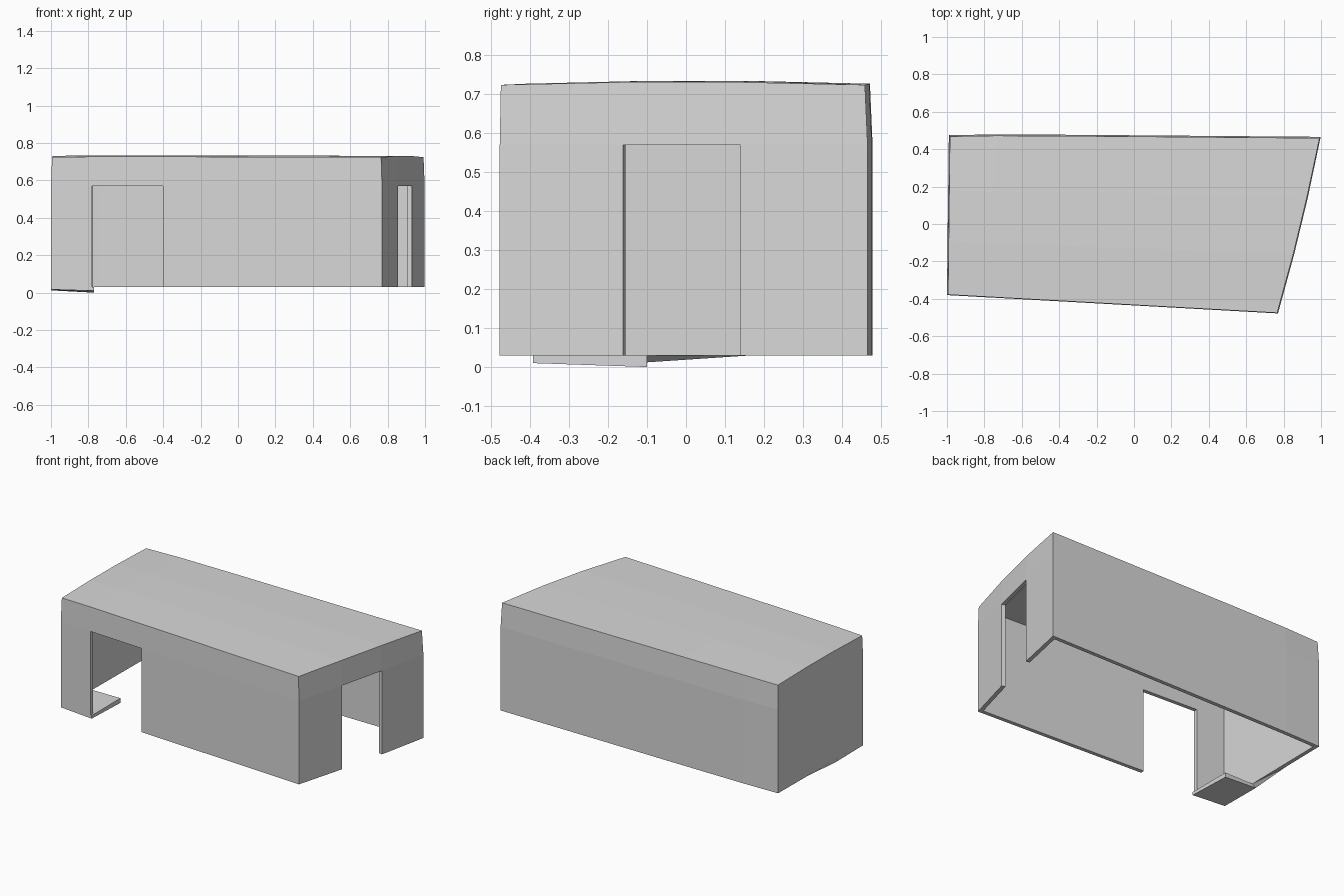
import bpy
import bmesh
from mathutils import Vector

old = bpy.data.objects.get("Cube")
if old:
    bpy.data.objects.remove(old, do_unlink=True)

grey = bpy.data.materials.new("light grey")
grey.use_nodes = True
grey.diffuse_color = (0.68, 0.68, 0.68, 1)
grey.node_tree.nodes["Principled BSDF"].inputs["Base Color"].default_value = grey.diffuse_color


def add_object(name, bm):
    bmesh.ops.recalc_face_normals(bm, faces=bm.faces)
    mesh = bpy.data.meshes.new(name)
    bm.to_mesh(mesh)
    bm.free()
    mesh.materials.append(grey)
    obj = bpy.data.objects.new(name, mesh)
    bpy.context.collection.objects.link(obj)
    return obj


# Crooked plan: its corners, and the fractions where the openings begin and end
FRONT_LEFT, FRONT_RIGHT = Vector((-1, -0.38)), Vector((0.77, -0.478))
BACK_LEFT, BACK_RIGHT = Vector((-0.99, 0.475)), Vector((0.998, 0.466))
COLS = (0, 0.124, 0.339, 1)
ROWS = (0, 0.335, 0.655, 1)
LINTEL, EAVES, FOOT = 0.57, 0.724, 0.03


def plan(i, j):
    u, v = COLS[i], ROWS[j]
    p = FRONT_LEFT.lerp(FRONT_RIGHT, u).lerp(BACK_LEFT.lerp(BACK_RIGHT, u), v)
    if i == 3 and j in (1, 2):
        p.x += 0.01
    if j == 3 and i in (1, 2):
        p.y += 0.005
    return p


# Shell: bowed roof, walls leaning in above the lintels, two doorways left out
bm = bmesh.new()
roof = {}
for i in range(4):
    for j in range(4):
        p = plan(i, j) * 0.994
        if j == 3:
            p.y -= 0.004
        crown = 0.007 * (j in (1, 2)) + 0.003 * (i in (1, 2))
        roof[i, j] = bm.verts.new((p.x, p.y, EAVES + crown))
for i in range(3):
    for j in range(3):
        bm.faces.new([roof[i, j], roof[i + 1, j], roof[i + 1, j + 1], roof[i, j + 1]])

ring = [(i, 0) for i in range(3)] + [(3, j) for j in range(3)]
ring += [(i, 3) for i in range(3, 0, -1)] + [(0, j) for j in range(3, 0, -1)]
lintel = {k: bm.verts.new((*plan(*k), LINTEL)) for k in ring}
foot = {k: bm.verts.new((*plan(*k), FOOT)) for k in ring}
doorways = {(1, 0), (3, 1)}
for a, b in zip(ring, ring[1:] + ring[:1]):
    bm.faces.new([lintel[a], lintel[b], roof[b], roof[a]])
    if a not in doorways:
        bm.faces.new([foot[a], foot[b], lintel[b], lintel[a]])
shell = add_object("walls_and_roof", bm)
thick = shell.modifiers.new("thickness", "SOLIDIFY")
thick.thickness = 0.025
thick.offset = -1
thick.use_even_offset = True

# Floor slab in the front corner: level top, tilted underside
bm = bmesh.new()
corners = [(-1, -0.38, 0.017), (-0.77, -0.393, 0.01), (-0.77, -0.1, 0), (-0.997, -0.1, 0.012)]
under = [bm.verts.new(c) for c in corners]
over = [bm.verts.new((x, y, FOOT)) for x, y, z in corners]
bm.faces.new(under)
bm.faces.new(over)
for k in range(4):
    n = (k + 1) % 4
    bm.faces.new([under[k], under[n], over[n], over[k]])
add_object("floor_slab", bm)

# Tapering sill below the side wall, running back from the slab
bm = bmesh.new()
sill = [(-0.997, -0.1, 0.012), (-0.997, -0.1, FOOT), (-0.972, -0.1, FOOT), (-0.994, 0.17, FOOT)]
bmesh.ops.convex_hull(bm, input=[bm.verts.new(c) for c in sill])
add_object("side_sill", bm)
